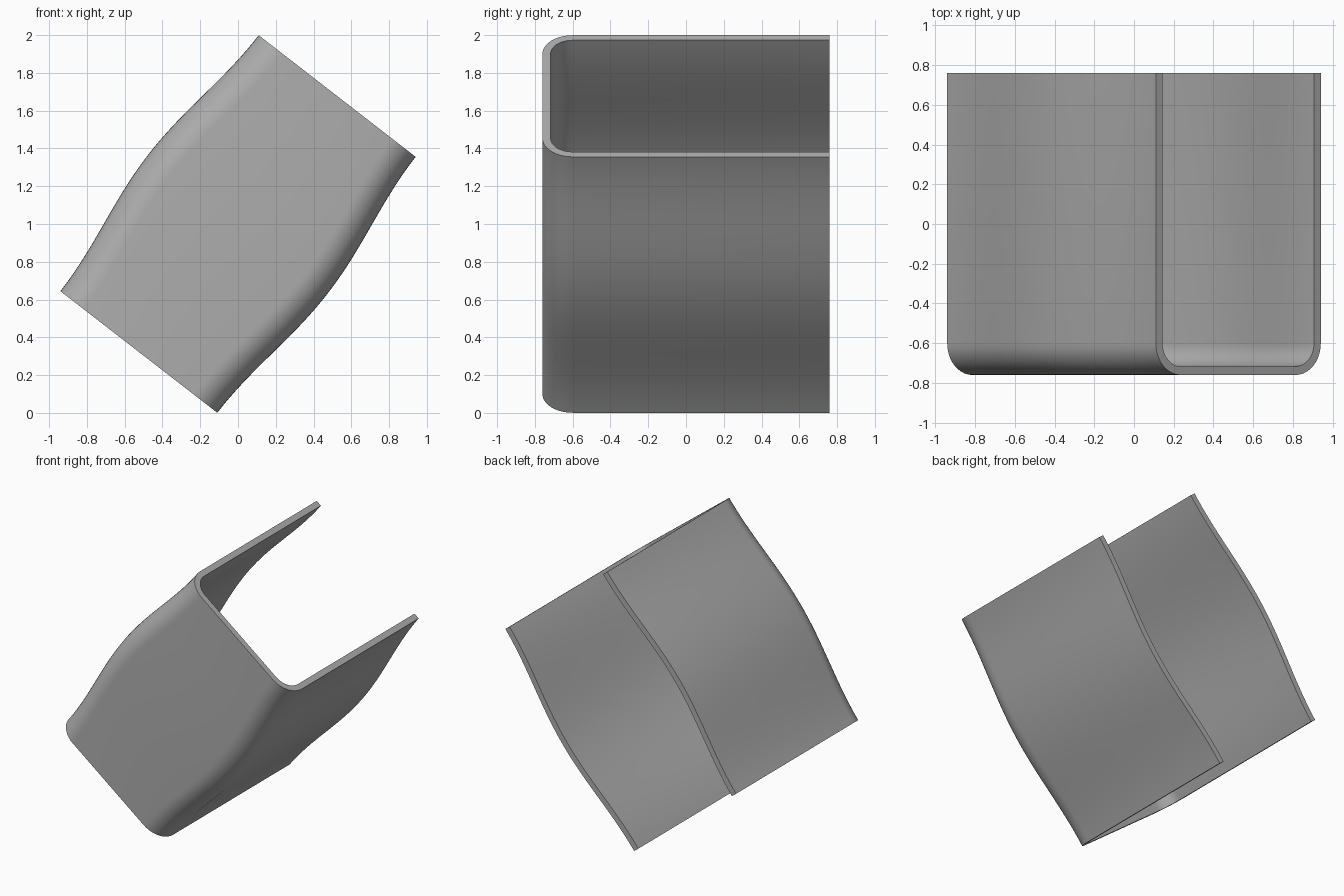
import bpy, bmesh, math
from mathutils import Vector

cube = bpy.data.objects.get("Cube")
if cube:
    bpy.data.objects.remove(cube, do_unlink=True)

LENGTH, HALF_W, HALF_D = 1.714, 0.5255, 0.76
WALL, RADIUS, BULGE = 0.043, 0.16, 0.075
STEPS, ARC = 48, 10
along = Vector((0.6125, 0, 0.7905))
across = Vector((0.7905, 0, -0.6125))


def half_profile(inset, half_w):
    """From the open back edge round the corner to the web, +across side."""
    r = RADIUS - inset
    cx, cy = half_w - RADIUS, -HALF_D + RADIUS
    pts = [(half_w - inset, HALF_D)]
    for i in range(ARC + 1):
        a = math.pi / 2 * i / ARC
        pts.append((cx + r * math.cos(a), cy - r * math.sin(a)))
    return pts


def u_profile(half_w):
    """Closed U section: outer line forwards, inner line back."""
    loop = []
    for inset in (0, WALL):
        half = half_profile(inset, half_w)
        line = half + [(-x, y) for x, y in reversed(half)]
        loop += line if inset == 0 else line[::-1]
    return loop


# Material
mat = bpy.data.materials.new("plain grey")
mat.use_nodes = True
colour = (0.42, 0.42, 0.42, 1)
mat.diffuse_color = colour
mat.node_tree.nodes["Principled BSDF"].inputs["Base Color"].default_value = colour

# Channel: U sections lofted along the length, swelling in the middle
bm = bmesh.new()
rings = []
for s in range(STEPS + 1):
    t = s / STEPS
    half_w = HALF_W + BULGE * (1 - math.cos(2 * math.pi * t)) / 2
    base = Vector((0, 0, 1)) + along * LENGTH * (t - 0.5)
    rings.append([bm.verts.new(base + across * w + Vector((0, y, 0)))
                  for w, y in u_profile(half_w)])
n = len(rings[0])
for a, b in zip(rings, rings[1:]):
    for i in range(n):
        j = (i + 1) % n
        bm.faces.new((a[i], a[j], b[j], b[i]))

# End caps as strips between outer and inner lines
for ring in (rings[0], rings[-1]):
    for i in range(n // 2 - 1):
        bm.faces.new((ring[i], ring[i + 1], ring[n - 2 - i], ring[n - 1 - i]))
bmesh.ops.recalc_face_normals(bm, faces=bm.faces)

mesh = bpy.data.meshes.new("curved_channel")
bm.to_mesh(mesh)
bm.free()
mesh.materials.append(mat)
channel = bpy.data.objects.new("curved_channel", mesh)
bpy.context.collection.objects.link(channel)
bpy.ops.object.select_all(action='DESELECT')
channel.select_set(True)
bpy.context.view_layer.objects.active = channel
bpy.ops.object.shade_smooth_by_angle(angle=math.radians(35))
